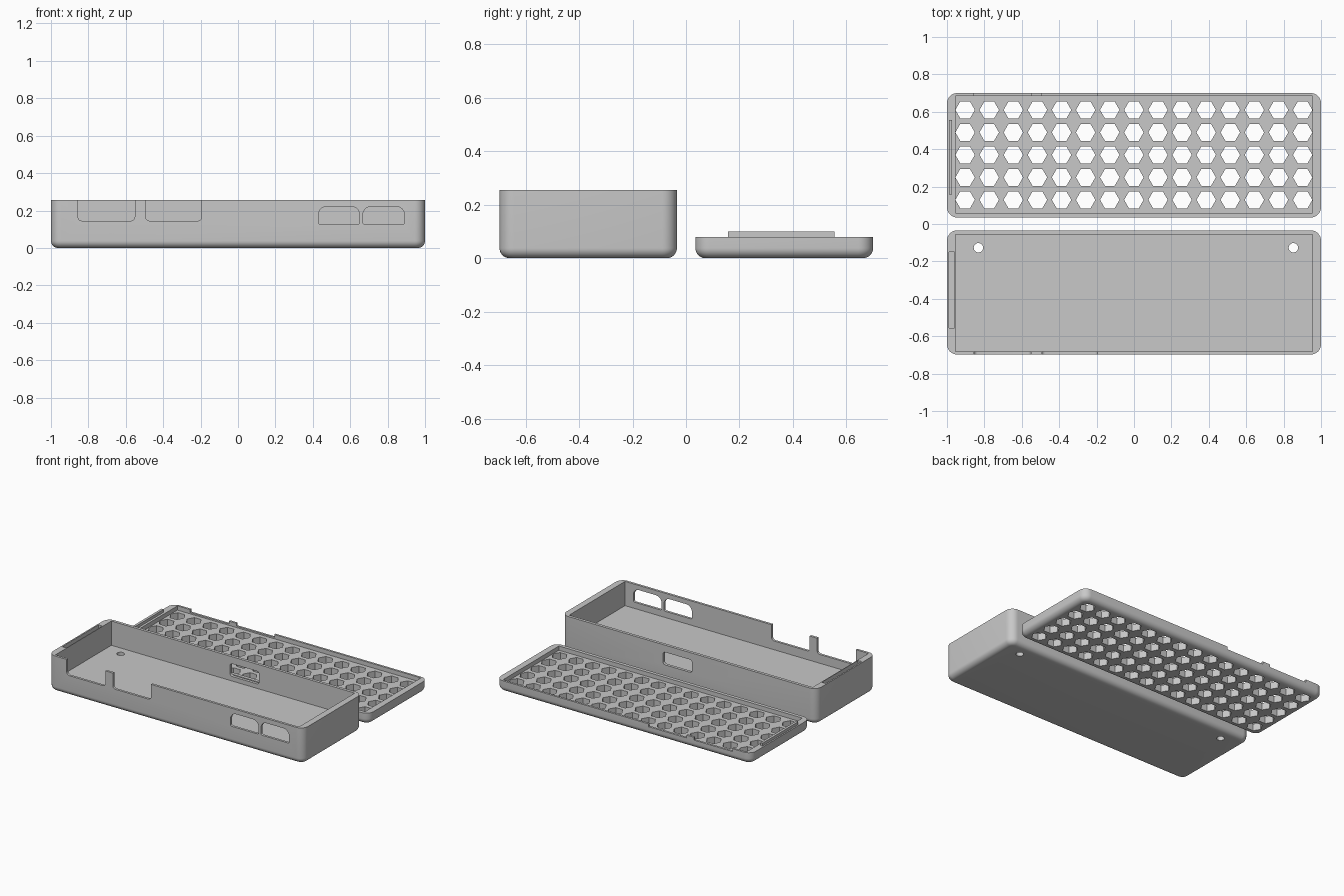
import bpy, bmesh, math
from mathutils import Vector

if "Cube" in bpy.data.objects:
    bpy.data.objects.remove(bpy.data.objects["Cube"])

grey = bpy.data.materials.new("plain grey")
grey.diffuse_color = (0.58, 0.58, 0.58, 1)
grey.use_nodes = True
grey.node_tree.nodes["Principled BSDF"].inputs["Base Color"].default_value = grey.diffuse_color


def make_object(name, bm):
    bmesh.ops.recalc_face_normals(bm, faces=bm.faces)
    mesh = bpy.data.meshes.new(name)
    bm.to_mesh(mesh)
    bm.free()
    ob = bpy.data.objects.new(name, mesh)
    bpy.context.collection.objects.link(ob)
    mesh.materials.append(grey)
    return ob


def add_box(bm, lo, hi):
    verts = bmesh.ops.create_cube(bm, size=1)["verts"]
    for v in verts:
        v.co = Vector([l + (c + 0.5) * (h - l) for c, l, h in zip(v.co, lo, hi)])
    return verts


def bevel(bm, edges, width, segments):
    bmesh.ops.bevel(bm, geom=edges, offset=width, segments=segments,
                    profile=0.5, affect='EDGES', clamp_overlap=False)


def rounded_shell(name, y0, y1, height):
    """Solid block with round upright corners and a round bottom rim."""
    bm = bmesh.new()
    add_box(bm, (-1, y0, 0), (1, y1, height))
    bevel(bm, [e for e in bm.edges if abs(e.verts[0].co.z - e.verts[1].co.z) > 0.01], 0.055, 8)
    bevel(bm, [e for e in bm.edges if all(v.co.z < 1e-4 for v in e.verts)], 0.038, 8)
    return make_object(name, bm)


def box_cutter(lo, hi):
    bm = bmesh.new()
    add_box(bm, lo, hi)
    return make_object("cutter", bm)


def port_cutter(x0, x1, z0, z1, y0, y1, top_r, bottom_r):
    """Opening through a long wall, with rounded top and bottom corners."""
    bm = bmesh.new()
    add_box(bm, (x0, y0, z0), (x1, y1, z1))
    for z, r in ((z1, top_r), (z0, bottom_r)):
        if r:
            bevel(bm, [e for e in bm.edges
                       if abs(e.verts[0].co.y - e.verts[1].co.y) > 0.01
                       and all(abs(v.co.z - z) < 1e-4 for v in e.verts)], r, 6)
    return make_object("cutter", bm)


def prism_cutter(points, radius, sides, z0, z1):
    """Set of upright prisms, used for round and hexagonal holes."""
    bm = bmesh.new()
    for px, py in points:
        rings = [[bm.verts.new((px + radius * math.cos(math.tau * i / sides),
                                py + radius * math.sin(math.tau * i / sides), z))
                  for i in range(sides)] for z in (z0, z1)]
        bm.faces.new(rings[0][::-1])
        bm.faces.new(rings[1])
        for i in range(sides):
            j = (i + 1) % sides
            bm.faces.new((rings[0][i], rings[0][j], rings[1][j], rings[1][i]))
    return make_object("cutter", bm)


def combine(ob, tool, operation='DIFFERENCE'):
    mod = ob.modifiers.new("join", 'BOOLEAN')
    mod.operation, mod.solver, mod.object = operation, 'EXACT', tool
    bpy.context.view_layer.objects.active = ob
    bpy.ops.object.modifier_apply(modifier=mod.name)
    bpy.data.objects.remove(tool)


def finish(ob):
    bpy.ops.object.select_all(action='DESELECT')
    ob.select_set(True)
    bpy.context.view_layer.objects.active = ob
    bpy.ops.object.shade_smooth_by_angle(angle=math.radians(30))


BASE_FLOOR, LID_FLOOR = 0.083, 0.05
NOTCHES = ((-0.855, -0.552), (-0.493, -0.195))

# case base: open tray
base = rounded_shell("case_base", -0.698, -0.034, 0.255)
combine(base, box_cutter((-0.955, -0.681, BASE_FLOOR), (0.955, -0.055, 0.4)))
# open-topped notches and two ports in the front wall
for x0, x1 in NOTCHES:
    combine(base, port_cutter(x0, x1, 0.145, 0.4, -0.8, -0.66, 0, 0.02))
for x0, x1 in ((0.43, 0.65), (0.668, 0.89)):
    combine(base, port_cutter(x0, x1, 0.127, 0.222, -0.8, -0.66, 0.045, 0.01))
# port in the back wall
combine(base, port_cutter(-0.025, 0.205, 0.115, 0.205, -0.1, 0.0, 0.02, 0.02))
# groove on the left wall and screw holes in the floor
combine(base, box_cutter((-0.99, -0.555, 0.23), (-0.96, -0.15, 0.4)))
combine(base, prism_cutter([(-0.832, -0.127), (0.852, -0.127)], 0.025, 24, -0.1, 0.15))
finish(base)

# vented lid
lid = rounded_shell("vented_lid", 0.035, 0.7, 0.08)
combine(lid, box_cutter((-0.955, 0.06, LID_FLOOR), (0.955, 0.685, 0.2)))
for x0, x1 in NOTCHES:
    combine(lid, box_cutter((x0, 0.67, 0.06), (x1, 0.8, 0.2)))
# hexagonal vent grid
combine(lid, prism_cutter([(-0.903 + 0.1289 * i, 0.129 + 0.1202 * j)
                           for i in range(15) for j in range(5)], 0.052, 6, -0.1, 0.2))
# locating tab on the left rim
combine(lid, box_cutter((-0.99, 0.158, 0.06), (-0.972, 0.556, 0.1)), 'UNION')
finish(lid)
